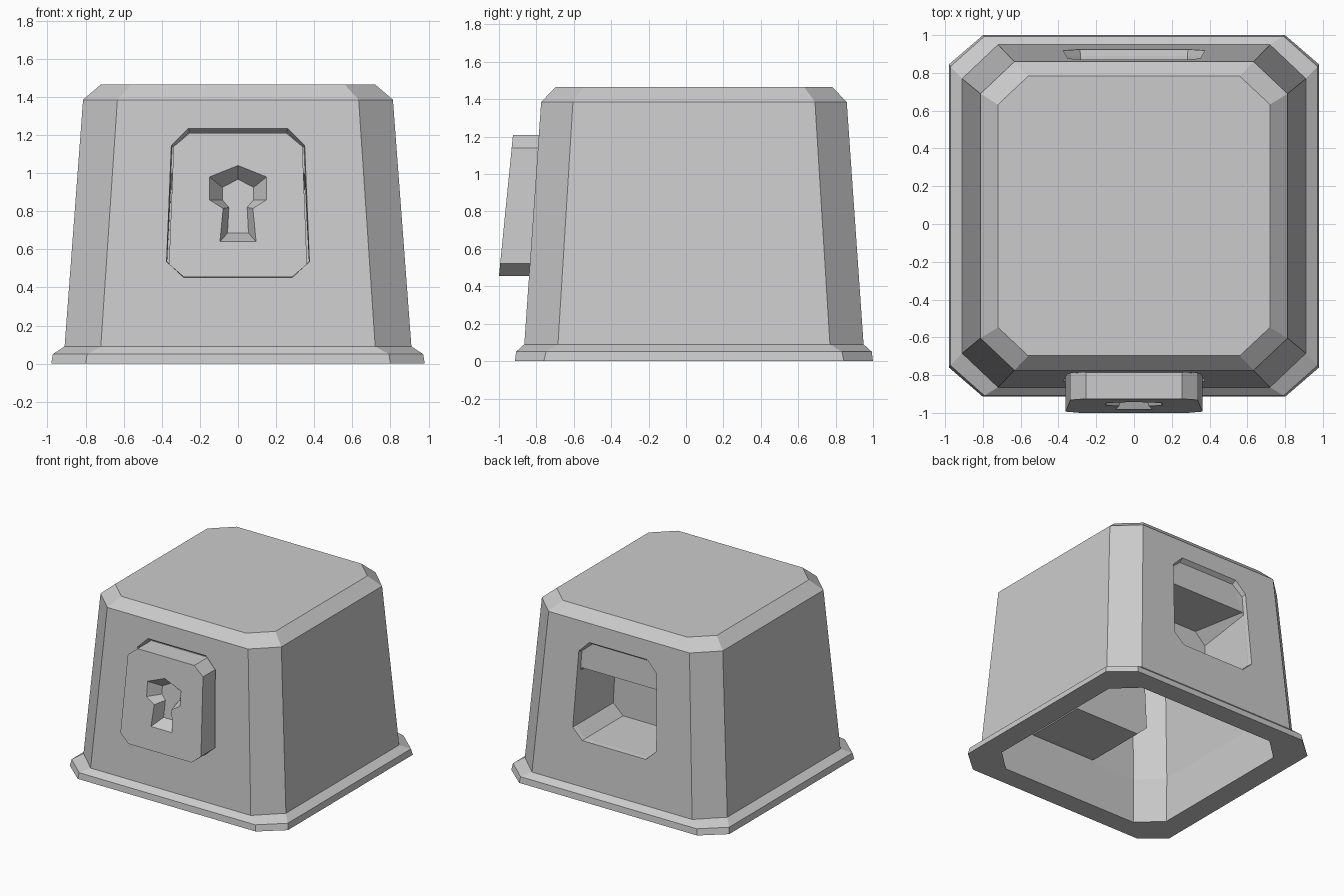
import bpy, bmesh

if "Cube" in bpy.data.objects:
    bpy.data.objects.remove(bpy.data.objects["Cube"], do_unlink=True)

YC = 0.0425  # depth centre of the body

grey = bpy.data.materials.new("plain_grey")
grey.use_nodes = True
COLOUR = (0.6, 0.6, 0.6, 1)
grey.diffuse_color = COLOUR
grey.node_tree.nodes["Principled BSDF"].inputs["Base Color"].default_value = COLOUR


def loft(name, rings):
    """Closed solid through a list of equal-length point rings, capped at both ends."""
    bm = bmesh.new()
    loops = [[bm.verts.new(p) for p in ring] for ring in rings]
    n = len(loops[0])
    for a, b in zip(loops, loops[1:]):
        for i in range(n):
            j = (i + 1) % n
            bm.faces.new((a[i], a[j], b[j], b[i]))
    bm.faces.new(loops[0])
    bm.faces.new(loops[-1])
    bmesh.ops.recalc_face_normals(bm, faces=bm.faces)
    mesh = bpy.data.meshes.new(name)
    bm.to_mesh(mesh)
    bm.free()
    mesh.materials.append(grey)
    ob = bpy.data.objects.new(name, mesh)
    bpy.context.collection.objects.link(ob)
    return ob


def cut(ob, cutter):
    """Subtract the cutter from the object and remove the cutter."""
    cutter.hide_render = True
    mod = ob.modifiers.new("cut", 'BOOLEAN')
    mod.operation = 'DIFFERENCE'
    mod.solver = 'EXACT'
    mod.object = cutter
    bpy.context.view_layer.objects.active = ob
    bpy.ops.object.modifier_apply(modifier=mod.name)
    bpy.data.objects.remove(cutter, do_unlink=True)


def chamfered(z, hx, hy, cx, cy):
    """Horizontal rectangle with cut corners."""
    q = [(hx, hy - cy), (hx - cx, hy)]
    pts = q + [(-x, y) for x, y in q[::-1]]
    pts += [(-x, -y) for x, y in pts]
    return [(x, y + YC, z) for x, y in pts]


def mirrored(half):
    """Complete a right-hand (x, z) half outline across x = 0."""
    return half + [(-x, z) for x, z in half[::-1] if x > 0]


def scaled(outline, s, zc=0.8):
    return [(x * s, zc + (z - zc) * s) for x, z in outline]


def wall(z):
    """Half depth of the sloping outer wall at height z."""
    return 0.907 - 0.0695 * (z - 0.09)


def plate_front(z):
    return -1.0 + 0.0993 * (z - 0.455)


def on(outline, depth):
    """Place an (x, z) outline at y = depth(z)."""
    return [(x, depth(z), z) for x, z in outline]


# Thin hollow body: flared foot, sloping walls, bevelled top, thicker inside the foot
body = loft("body", [chamfered(*r) for r in (
    (1.465, 0.72, 0.74, 0.16, 0.15),
    (1.385, 0.813, 0.817, 0.18, 0.17),
    (0.09, 0.91, 0.907, 0.19, 0.18),
    (0.05, 0.972, 0.951, 0.18, 0.16),
    (0.0, 0.98, 0.957, 0.18, 0.155),
    (0.0, 0.80, 0.79, 0.18, 0.17),
    (0.43, 0.872, 0.871, 0.18, 0.17),
    (1.38, 0.80, 0.804, 0.18, 0.17),
    (1.453, 0.713, 0.733, 0.16, 0.15),
)])

# Eight-sided openings through the front and back walls
hole = mirrored([(0.285, 0.452), (0.375, 0.535), (0.35, 1.145), (0.26, 1.235)])
cut(body, loft("hole_cutter", [on(hole, lambda z: -1.2), on(hole, lambda z: 1.2)]))

# Thin-walled pockets lining the openings
mouth = mirrored([(0.284, 0.455), (0.372, 0.537), (0.346, 1.135), (0.255, 1.212)])
throat = mirrored([(0.284, 0.455), (0.372, 0.537), (0.355, 0.98), (0.345, 1.0)])
end = mirrored([(0.284, 0.455), (0.372, 0.537), (0.352, 0.91), (0.26, 1.0)])
for name, side in (("front_pocket", -1), ("back_pocket", 1)):
    def sunk(d):
        return lambda z: YC + side * (wall(z) - d)

    def flat(y):
        return lambda z: YC + side * y

    loft(name, [
        on(scaled(end, 1.03), flat(0.35)),
        on(scaled(throat, 1.03), sunk(0.055)),
        on(scaled(mouth, 1.03), sunk(0.05)),
        on(scaled(hole, 1.01), sunk(0.008)),
        on(hole, sunk(0)),
        on(mouth, sunk(0.035)),
        on(throat, sunk(0.04)),
        on(end, flat(0.36)),
    ])

# Lock plate set in the front opening with a narrow gap around it
plate = mirrored([(0.284, 0.455), (0.362, 0.522), (0.338, 1.14), (0.255, 1.208)])
lock_plate = loft("lock_plate", [on(plate, plate_front), on(plate, lambda z: -0.74)])

# Keyhole recess with tapering sides
key_outer = mirrored([(0.095, 0.64), (0.078, 0.815), (0.15, 0.86), (0.15, 0.98), (0, 1.04)])
key_inner = mirrored([(0.055, 0.685), (0.048, 0.82), (0.082, 0.86), (0.082, 0.925), (0, 0.968)])
cut(lock_plate, loft("keyhole_cutter", [
    on(key_outer, lambda z: plate_front(z) - 0.05),
    on(key_outer, plate_front),
    on(key_inner, lambda z: plate_front(z) + 0.1),
]))
